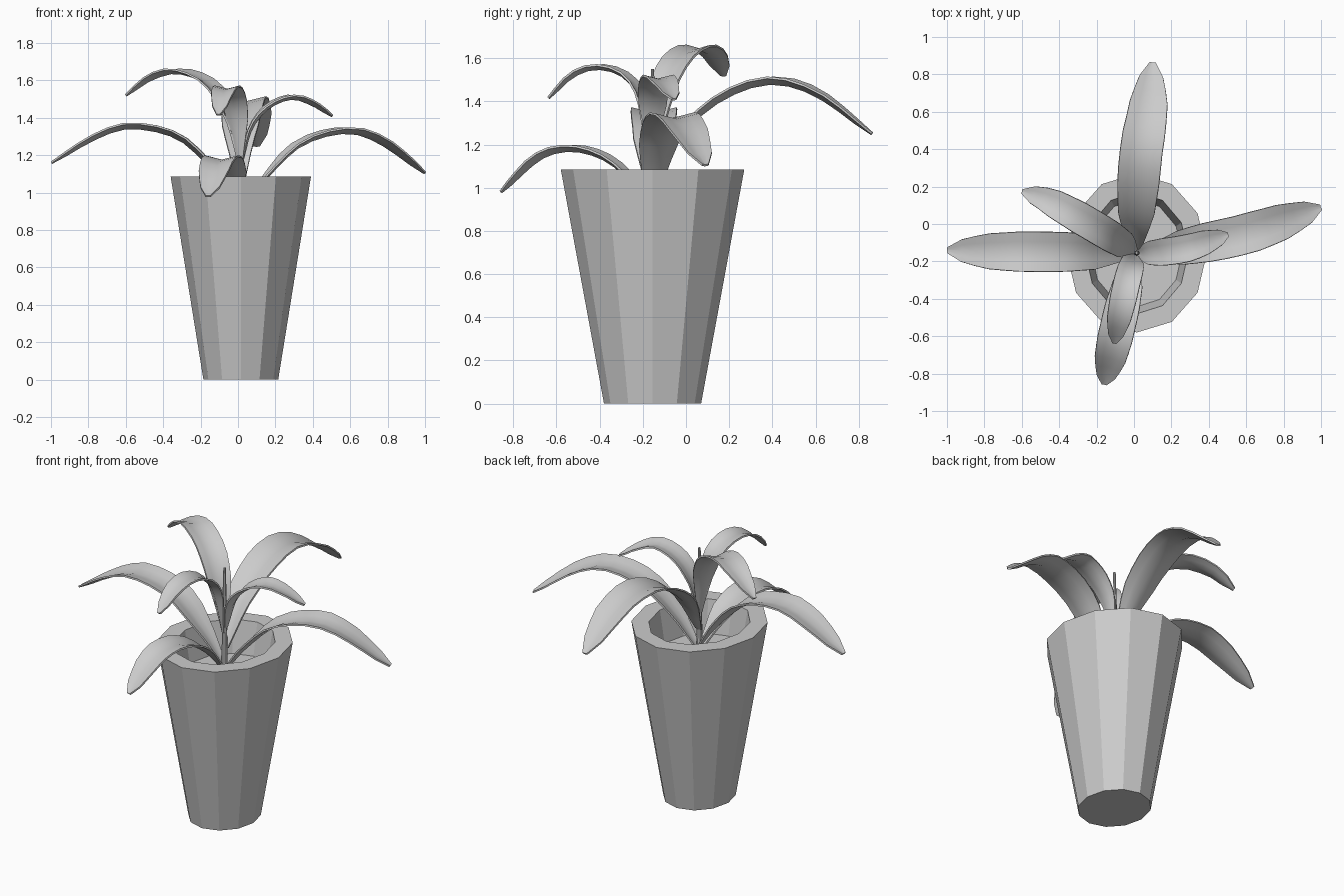
import bpy, bmesh, math
from mathutils import Vector

if "Cube" in bpy.data.objects:
    bpy.data.objects.remove(bpy.data.objects["Cube"])

CX, CY = 0.015, -0.155


def make_object(name, bm):
    bmesh.ops.recalc_face_normals(bm, faces=bm.faces[:])
    mesh = bpy.data.meshes.new(name)
    bm.to_mesh(mesh)
    bm.free()
    obj = bpy.data.objects.new(name, mesh)
    bpy.context.collection.objects.link(obj)
    return obj


def smooth(obj, degrees):
    bpy.ops.object.select_all(action='DESELECT')
    obj.select_set(True)
    bpy.context.view_layer.objects.active = obj
    bpy.ops.object.shade_smooth_by_angle(angle=math.radians(degrees))


def lathe(name, profile, sides):
    """Stack of elliptical rings (rx, ry, z), capped at both ends."""
    bm = bmesh.new()
    rings = []
    for rx, ry, z in profile:
        angles = [2 * math.pi * i / sides - math.pi / 2 for i in range(sides)]
        rings.append([bm.verts.new((CX + rx * math.cos(a), CY + ry * math.sin(a), z))
                      for a in angles])
    for a, b in zip(rings, rings[1:]):
        for i in range(sides):
            j = (i + 1) % sides
            bm.faces.new((a[i], a[j], b[j], b[i]))
    bm.faces.new(rings[0][::-1])
    bm.faces.new(rings[-1])
    return make_object(name, bm)


def spline(points, t):
    """Catmull-Rom curve through the points, t in 0..1."""
    pts = [Vector(p) for p in points]
    pts = [2 * pts[0] - pts[1]] + pts + [2 * pts[-1] - pts[-2]]
    n = len(points) - 1
    i = min(int(t * n), n - 1)
    u = t * n - i
    a, b, c, d = pts[i:i + 4]
    return 0.5 * (2 * b + (c - a) * u + (2 * a - 5 * b + 4 * c - d) * u ** 2
                  + (3 * b - a - 3 * c + d) * u ** 3)


WIDTHS = [(0, .16), (.12, .45), (.28, .85), (.45, 1), (.65, 1), (.8, .88), (.93, .55), (1, .14)]


def width_at(t):
    for (t0, w0), (t1, w1) in zip(WIDTHS, WIDTHS[1:]):
        if t <= t1:
            return w0 + (w1 - w0) * (t - t0) / (t1 - t0)
    return WIDTHS[-1][1]


def leaf(name, points, half_width, segments=14):
    # even spacing along the arc
    fine = [spline(points, i / 200) for i in range(201)]
    dist = [0]
    for a, b in zip(fine, fine[1:]):
        dist.append(dist[-1] + (b - a).length)
    bm = bmesh.new()
    rows = []
    for k in range(segments + 1):
        t = k / segments
        i = min(range(201), key=lambda q: abs(dist[q] - t * dist[-1]))
        tangent = (fine[min(i + 2, 200)] - fine[max(i - 2, 0)]).normalized()
        side = tangent.cross(Vector((0, 0, 1))).normalized()
        up = side.cross(tangent)
        w = half_width * width_at(t)
        # shallow channel along the midrib
        rows.append([bm.verts.new(fine[i] + side * w * s + up * w * (0.25 * abs(s) - 0.2))
                     for s in (-1, -.5, 0, .5, 1)])
    for a, b in zip(rows, rows[1:]):
        for i in range(4):
            bm.faces.new((a[i], a[i + 1], b[i + 1], b[i]))
    bmesh.ops.recalc_face_normals(bm, faces=bm.faces[:])
    bmesh.ops.solidify(bm, geom=bm.faces[:], thickness=0.01)
    smooth(make_object(name, bm), 40)


# Pot with rim and inner wall, and the soil
lathe("pot", [(.2, .225, 0), (.375, .425, 1.085), (.275, .325, 1.085), (.24, .285, .87)], 12)
lathe("soil", [(.235, .28, .86), (.242, .287, .885)], 12)

# Stem
smooth(lathe("stem", [(.018, .018, .87), (.014, .014, 1.3), (.007, .007, 1.55)], 8), 40)

# Lower leaves
leaf("lower_leaf_right", [(.02, -.155, .92), (.15, -.145, 1.1), (.33, -.11, 1.275),
                          (.57, -.06, 1.345), (.76, .0, 1.29), (1.0, .09, 1.11)], .105)
leaf("lower_leaf_left", [(.01, -.155, .95), (-.11, -.155, 1.12), (-.31, -.15, 1.31),
                         (-.57, -.148, 1.37), (-.77, -.146, 1.31), (-1.0, -.14, 1.165)], .105)
leaf("lower_leaf_back", [(.015, -.15, 1.05), (.01, -.01, 1.29), (.02, .18, 1.445),
                         (.04, .4, 1.51), (.075, .62, 1.445), (.1, .865, 1.255)], .112)
leaf("lower_leaf_front", [(.015, -.16, .92), (-.02, -.27, 1.07), (-.05, -.39, 1.16),
                          (-.085, -.54, 1.195), (-.12, -.69, 1.15), (-.16, -.86, .985)], .092)

# Upper leaves
leaf("upper_leaf_left", [(.015, -.15, 1.15), (-.04, -.12, 1.42), (-.15, -.05, 1.59),
                         (-.32, .05, 1.66), (-.47, .13, 1.62), (-.6, .175, 1.525)], .083)
leaf("upper_leaf_right", [(.02, -.155, 1.18), (.06, -.155, 1.35), (.15, -.15, 1.465),
                          (.28, -.13, 1.52), (.39, -.095, 1.49), (.505, -.055, 1.415)], .072)
leaf("upper_leaf_front", [(.015, -.16, 1.15), (-.005, -.2, 1.41), (-.03, -.28, 1.53),
                          (-.06, -.41, 1.57), (-.085, -.53, 1.53), (-.105, -.64, 1.42)], .07)
